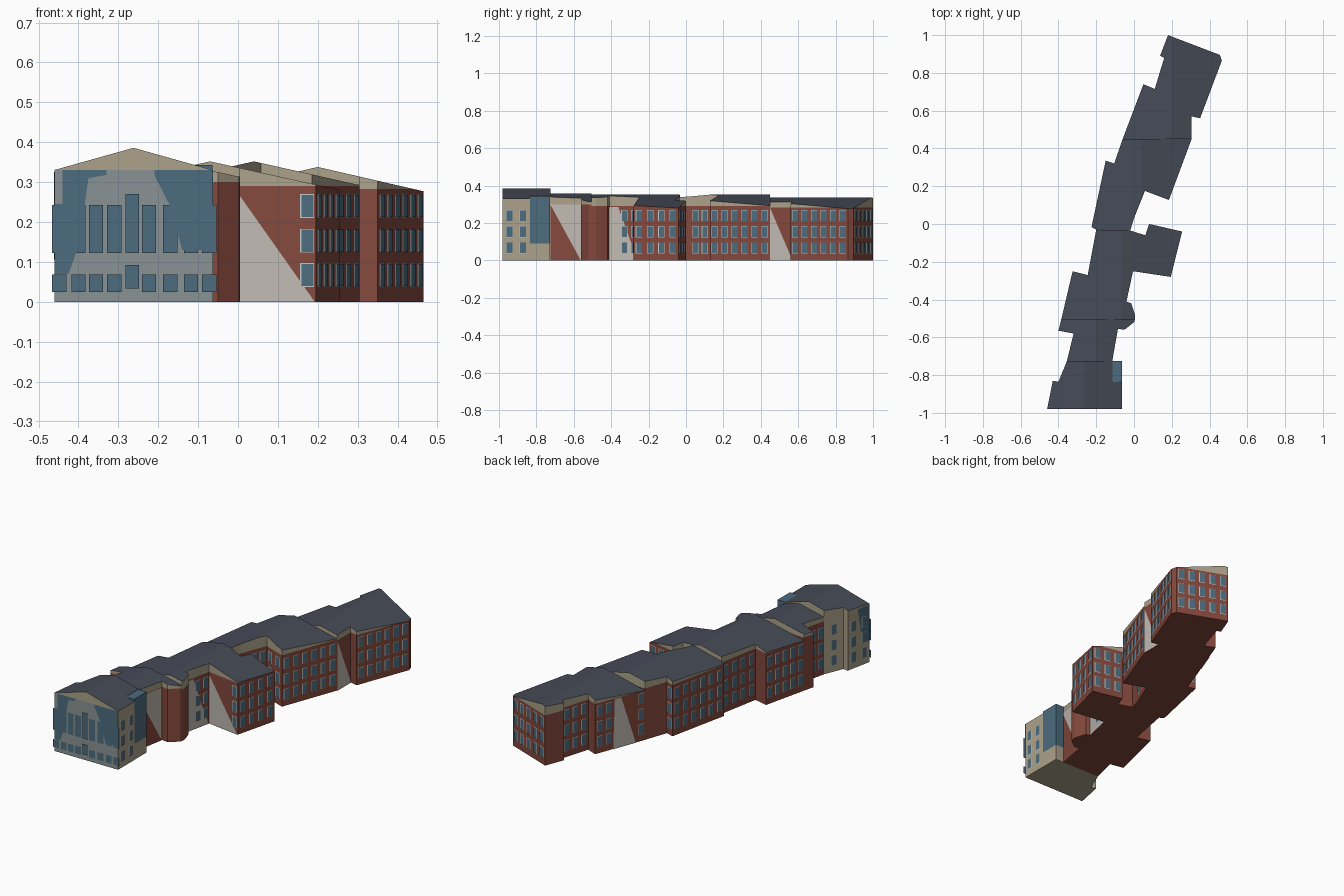
import bpy, bmesh, math
from mathutils import Vector

if "Cube" in bpy.data.objects:
    bpy.data.objects.remove(bpy.data.objects["Cube"])


def lin(c):
    c /= 255
    return c / 12.92 if c <= 0.04045 else ((c + 0.055) / 1.055) ** 2.4


def material(name, r, g, b):
    m = bpy.data.materials.new(name)
    m.diffuse_color = (lin(r), lin(g), lin(b), 1)
    m.use_nodes = True
    m.node_tree.nodes["Principled BSDF"].inputs["Base Color"].default_value = m.diffuse_color
    return m


BRICK = material("red_brick", 132, 72, 60)
TRIM = material("beige_trim", 172, 162, 138)
ROOF = material("slate_roof", 70, 75, 87)
STONE = material("pale_stone", 192, 186, 177)
GREY = material("grey_front", 138, 146, 148)
BLUE = material("blue_glass", 76, 108, 126)
FRAME = material("pale_frame", 190, 198, 198)


def finish(name, bm, mats):
    me = bpy.data.meshes.new(name)
    bm.to_mesh(me)
    bm.free()
    for m in mats:
        me.materials.append(m)
    ob = bpy.data.objects.new(name, me)
    bpy.context.collection.objects.link(ob)
    return ob


def block(name, outline, ridge_x, ridge_z, slope, trim_z, wall, front=None):
    """Footprint prism under a gable roof whose ridge runs along y."""
    bm = bmesh.new()
    bm.faces.new([bm.verts.new((x, y, 0)) for x, y in outline])
    bmesh.ops.bisect_plane(bm, geom=bm.verts[:] + bm.edges[:] + bm.faces[:],
                           plane_co=(ridge_x, 0, 0), plane_no=(1, 0, 0))
    ext = bmesh.ops.extrude_face_region(bm, geom=bm.faces[:], use_keep_orig=True)
    for v in ext["geom"]:
        if isinstance(v, bmesh.types.BMVert):
            v.co.z = ridge_z - slope * abs(v.co.x - ridge_x)
    bmesh.ops.recalc_face_normals(bm, faces=bm.faces[:])
    # split walls where brick meets the trim
    walls = [f for f in bm.faces if abs(f.normal.z) < 0.5]
    geom = set(walls) | {e for f in walls for e in f.edges} | {v for f in walls for v in f.verts}
    bmesh.ops.bisect_plane(bm, geom=list(geom), plane_co=(0, 0, trim_z), plane_no=(0, 0, 1))
    for f in bm.faces:
        if f.normal.z > 0.5:
            f.material_index = 2
        elif f.calc_center_median().z > trim_z:
            f.material_index = 1
        elif front and f.normal.y < -0.9:
            f.material_index = 3
    return finish(name, bm, [wall, TRIM, ROOF] + ([front] if front else []))


def plate(bm, a, b, pts, off):
    """Flat polygon on wall a-b; pts are (distance along wall, height)."""
    a, b = Vector((*a, 0)), Vector((*b, 0))
    d = (b - a).normalized()
    n = Vector((d.y, -d.x, 0))
    bm.faces.new([bm.verts.new(a + d * u + n * off + Vector((0, 0, z))) for u, z in pts])


def rect(u0, u1, z0, z1):
    return [(u0, z0), (u1, z0), (u1, z1), (u0, z1)]


glass, frames, patches, tints = (bmesh.new() for _ in range(4))
ROWS = (0.067, 0.153, 0.24)


def windows(a, b, count=None, lo=0.0, hi=1.0):
    length = math.dist(a, b)
    n = count or max(1, round(length * (hi - lo) / 0.058))
    for i in range(n):
        u = length * (lo + (hi - lo) * (i + 0.5) / n)
        for z in ROWS:
            plate(frames, a, b, rect(u - 0.019, u + 0.016, z - 0.03, z + 0.03), 0.002)
            plate(glass, a, b, rect(u - 0.015, u + 0.015, z - 0.028, z + 0.028), 0.004)


# Footprints, counter-clockwise
south = [(-.46, -.98), (-.063, -.98), (-.063, -.835), (-.115, -.835), (-.115, -.725),
         (-.355, -.725), (-.4, -.835), (-.43, -.83)]
link = [(-.355, -.725), (-.115, -.725), (-.085, -.555), (-.05, -.56), (0, -.52),
        (.005, -.505), (-.385, -.505), (-.4, -.565), (-.32, -.58)]
middle = [(-.385, -.505), (.005, -.505), (.005, -.48), (-.015, -.42), (-.04, -.41),
          (-.005, -.25), (.195, -.28), (.255, -.04), (.08, 0), (.06, -.06), (-.02, -.035),
          (-.2, -.03), (-.245, -.27), (-.325, -.25)]
upper = [(-.225, -.016), (-.2, -.03), (-.02, -.035), (0, .03), (.058, .175), (.185, .127),
         (.305, .45), (-.06, .45), (-.105, .32), (-.15, .335)]
north = [(-.06, .45), (.305, .45), (.305, .57), (.35, .56), (.465, .865), (.455, .895),
         (.18, 1.0), (.138, .89), (.16, .88), (.11, .715), (.05, .74)]

block("south_pavilion", south, -.262, .386, .28, .33, TRIM, GREY)
block("south_link", link, -.2, .358, .22, .3, BRICK)
block("middle_wing", middle, -.07, .352, .22, .29, BRICK)
block("upper_wing", upper, .04, .352, .225, .29, BRICK)
block("north_wing", north, .2, .338, .23, .283, BRICK)

# Window grids on the plain brick walls
for outline, walls in ((link, (8,)), (middle, (6, 7, 11, 13)),
                       (upper, (3, 4, 5, 8, 9)), (north, (3, 5, 8))):
    for i in walls:
        windows(outline[i], outline[(i + 1) % len(outline)])
windows(middle[4], middle[5], 2, .35, 1)
windows(middle[5], middle[6], 1, .8, 1)
windows(north[10], north[0], 2, 0, .36)
windows(north[10], north[0], 1, .84, 1)

# Pale wedges on the walls
plate(patches, link[1], link[2], [(0, .299), (.166, 0), (.166, .299)], .003)
plate(patches, middle[4], middle[5], [(0, 0), (.155, 0), (.05, .285), (0, .285)], .003)
plate(patches, middle[5], middle[6], [(0, 0), (.2, 0), (0, .28)], .003)
plate(patches, north[1], north[2], [(0, 0), (.12, 0), (0, .28)], .003)
plate(patches, north[10], north[0], [(.11, 0), (.25, 0), (.16, .28), (.12, .28)], .003)

# South front: tinted patches and three storeys of windows
F = ((-.46, -.98), (-.063, -.98))
for pts in ([(0, .07), (.035, .07), (.055, .125), (.055, .245), (0, .245)],
            [(.02, .24), (.075, .24), (.085, .31), (.13, .318), (.13, .33), (.02, .33)],
            [(.29, .24), (.32, .13), (.397, .13), (.397, .33), (.25, .33), (.25, .318)]):
    plate(tints, *F, pts, .002)
for u in (.012, .06, .104, .15, .237, .29, .342, .388):
    plate(glass, *F, rect(u - .018, u + .018, .025, .068), .005)
    plate(glass, *F, rect(u - .018, u + .018, .122, .243), .005)
for z0, z1 in ((.033, .092), (.122, .27)):
    plate(glass, *F, rect(.178, .212, z0, z1), .007)

# South pavilion sides
windows(south[1], south[2], 2)
windows(south[7], south[0], 2)
windows(south[5], south[6], 1)
plate(tints, south[7], south[0], [(.09, .2), (.153, .1), (.153, .325), (.07, .325)], .0015)

finish("windows", glass, [BLUE])
finish("window_frames", frames, [FRAME])
finish("pale_wall_wedges", patches, [STONE])
finish("front_tint_patches", tints, [BLUE])


def box(name, lo, hi, mat):
    bm = bmesh.new()
    bmesh.ops.create_cube(bm, size=1)
    for v in bm.verts:
        v.co = [l + (h - l) * (c + .5) for l, h, c in zip(lo, hi, v.co)]
    finish(name, bm, [mat])


# Blue glazed bay above a beige base
box("bay_base", (-.137, -.836, 0), (-.064, -.726, .09), TRIM)
box("glazed_bay", (-.137, -.836, .09), (-.064, -.726, .343), BLUE)
